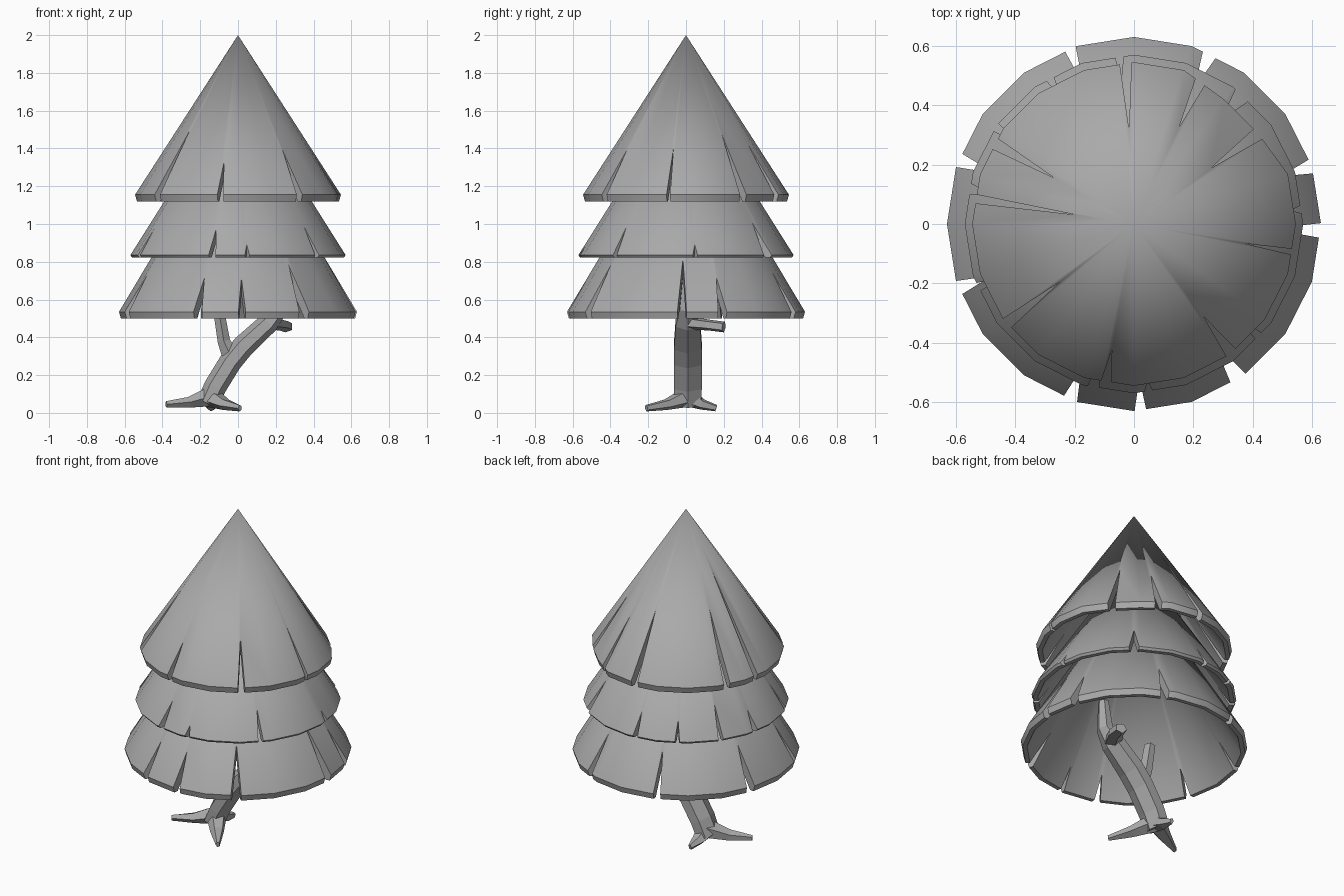
import bpy, bmesh
from math import sin, cos, pi, radians
from mathutils import Vector

if "Cube" in bpy.data.objects:
    bpy.data.objects.remove(bpy.data.objects["Cube"], do_unlink=True)

grey = bpy.data.materials.new("plain grey")
grey.use_nodes = True
grey.diffuse_color = (0.4, 0.4, 0.4, 1)
grey.node_tree.nodes["Principled BSDF"].inputs["Base Color"].default_value = (0.4, 0.4, 0.4, 1)


def finish(bm, name):
    bmesh.ops.recalc_face_normals(bm, faces=bm.faces)
    mesh = bpy.data.meshes.new(name)
    bm.to_mesh(mesh)
    bm.free()
    mesh.materials.append(grey)
    obj = bpy.data.objects.new(name, mesh)
    bpy.context.collection.objects.link(obj)
    return obj


def activate(obj):
    bpy.ops.object.select_all(action='DESELECT')
    obj.select_set(True)
    bpy.context.view_layer.objects.active = obj


def polar(r, degrees, z):
    a = radians(degrees)
    return Vector((r * cos(a), r * sin(a), z))


def cone_shell(name, profile, sides=20, dent=()):
    """Closed hollow cone: the profile starts and ends on the axis."""
    bm = bmesh.new()
    top = bm.verts.new((0, 0, profile[0][1]))
    under = bm.verts.new((0, 0, profile[-1][1]))
    rings = []
    for r, z in profile[1:-1]:
        ring = []
        for i in range(sides):
            k = 0.95 if i in dent else 1
            ring.append(bm.verts.new(polar(r * k, i * 360 / sides, z)))
        rings.append(ring)
    for i in range(sides):
        j = (i + 1) % sides
        bm.faces.new((top, rings[0][i], rings[0][j]))
        for a, b in zip(rings, rings[1:]):
            bm.faces.new((a[i], b[i], b[j], a[j]))
        bm.faces.new((rings[-1][j], rings[-1][i], under))
    return finish(bm, name)


def slit_cutter(slits, rim, low, high):
    """Upright wedges that narrow towards the trunk: (angle, inner radius, width)."""
    bm = bmesh.new()
    for angle, inner, width in slits:
        out = polar(1, angle, 0)
        side = polar(width / 2, angle + 90, 0)
        far = rim + 0.05
        grow = (far - inner) / (rim - inner)
        plan = [out * inner, out * far - side * grow, out * far + side * grow]
        lower, upper = ([bm.verts.new((p.x, p.y, z)) for p in plan] for z in (low, high))
        bm.faces.new(lower)
        bm.faces.new(upper)
        for i in range(3):
            j = (i + 1) % 3
            bm.faces.new((lower[i], lower[j], upper[j], upper[i]))
    obj = finish(bm, "slit_cutter")
    obj.hide_render = True
    return obj


def foliage(name, apex, rim, rim_z, base_z, slits, dent=()):
    lip = 0.035
    shell = cone_shell(name, [(0, apex), (rim, rim_z), (rim - 0.01, base_z),
                              (rim - lip, base_z), (0, apex - 0.08)], dent=dent)
    cutter = slit_cutter(slits, rim, base_z - 0.1, apex)
    activate(shell)
    cut = shell.modifiers.new("slits", 'BOOLEAN')
    cut.operation = 'DIFFERENCE'
    cut.solver = 'EXACT'
    cut.object = cutter
    bpy.ops.object.modifier_apply(modifier=cut.name)
    bpy.data.objects.remove(cutter, do_unlink=True)
    bpy.ops.object.shade_smooth_by_angle(angle=radians(32))


# Three tiers of foliage
foliage("top_foliage", 2.0, 0.545, 1.155, 1.12, [
    (-100, 0.43, 0.035), (-53, 0.39, 0.04), (-10, 0.38, 0.02), (36, 0.32, 0.05),
    (65, 0.36, 0.04), (93, 0.32, 0.04), (150, 0.31, 0.04), (171, 0.2, 0.03),
    (218, 0.32, 0.04)], dent=(2, 3))
foliage("middle_foliage", 1.74, 0.57, 0.835, 0.822, [
    (-104, 0.48, 0.04), (-85, 0.53, 0.03), (-42, 0.47, 0.03), (5, 0.53, 0.03),
    (50, 0.46, 0.06), (95, 0.49, 0.03), (120, 0.5, 0.03), (145, 0.46, 0.03),
    (168, 0.5, 0.04), (202, 0.48, 0.03)])
foliage("bottom_foliage", 1.59, 0.63, 0.535, 0.5, [
    (-110, 0.52, 0.05), (-88, 0.52, 0.04), (-56, 0.48, 0.06), (-2, 0.46, 0.05),
    (18, 0.52, 0.05), (66, 0.5, 0.05), (110, 0.5, 0.04), (160, 0.5, 0.05),
    (200, 0.51, 0.05)])


def limb(name, path, sides=6):
    """Faceted tube through (x, y, z, half width, half thickness) stations."""
    bm = bmesh.new()
    points = [Vector(p[:3]) for p in path]
    rings = []
    for i, p in enumerate(path):
        along = (points[min(i + 1, len(path) - 1)] - points[max(i - 1, 0)]).normalized()
        ref = Vector((0, 1, 0)) if abs(along.y) < 0.6 else Vector((1, 0, 0))
        wide = (ref - along * ref.dot(along)).normalized()
        thick = along.cross(wide)
        rings.append([bm.verts.new(points[i] + wide * p[3] * cos(2 * pi * (k + 0.5) / sides)
                                   + thick * p[4] * sin(2 * pi * (k + 0.5) / sides))
                      for k in range(sides)])
    for a, b in zip(rings, rings[1:]):
        for k in range(sides):
            m = (k + 1) % sides
            bm.faces.new((a[k], a[m], b[m], b[k]))
    bm.faces.new(rings[0])
    bm.faces.new(rings[-1])
    return finish(bm, name)


# Leaning trunk with two side branches
limb("trunk", [(-0.16, 0.01, 0.05, 0.08, 0.06), (-0.12, 0.01, 0.14, 0.085, 0.06),
               (-0.04, 0.01, 0.27, 0.085, 0.06), (0.03, 0.01, 0.355, 0.085, 0.06),
               (0.16, 0.01, 0.475, 0.075, 0.055), (0.22, 0.01, 0.55, 0.05, 0.045),
               (0.23, 0.01, 0.72, 0.03, 0.03)])
limb("left_branch", [(-0.03, 0.01, 0.28, 0.05, 0.05), (-0.075, 0.01, 0.38, 0.04, 0.035),
                     (-0.105, 0.01, 0.56, 0.035, 0.03)], sides=5)
limb("branch_stub", [(0.18, 0.03, 0.475, 0.05, 0.035), (0.235, 0.12, 0.465, 0.045, 0.03),
                     (0.26, 0.2, 0.455, 0.035, 0.03)], sides=5)

# Three tapering roots
for name, tip in (("right_root", (-0.38, -0.1, 0.045)),
                  ("front_root", (0.01, -0.21, 0.025)),
                  ("back_root", (-0.14, 0.16, 0.025))):
    start, end = Vector((-0.15, 0.01, 0.085)), Vector(tip)
    middle = start.lerp(end, 0.5) - Vector((0, 0, 0.01))
    limb(name, [(*start, 0.06, 0.055), (*middle, 0.04, 0.03), (*end, 0.012, 0.018)], sides=5)
